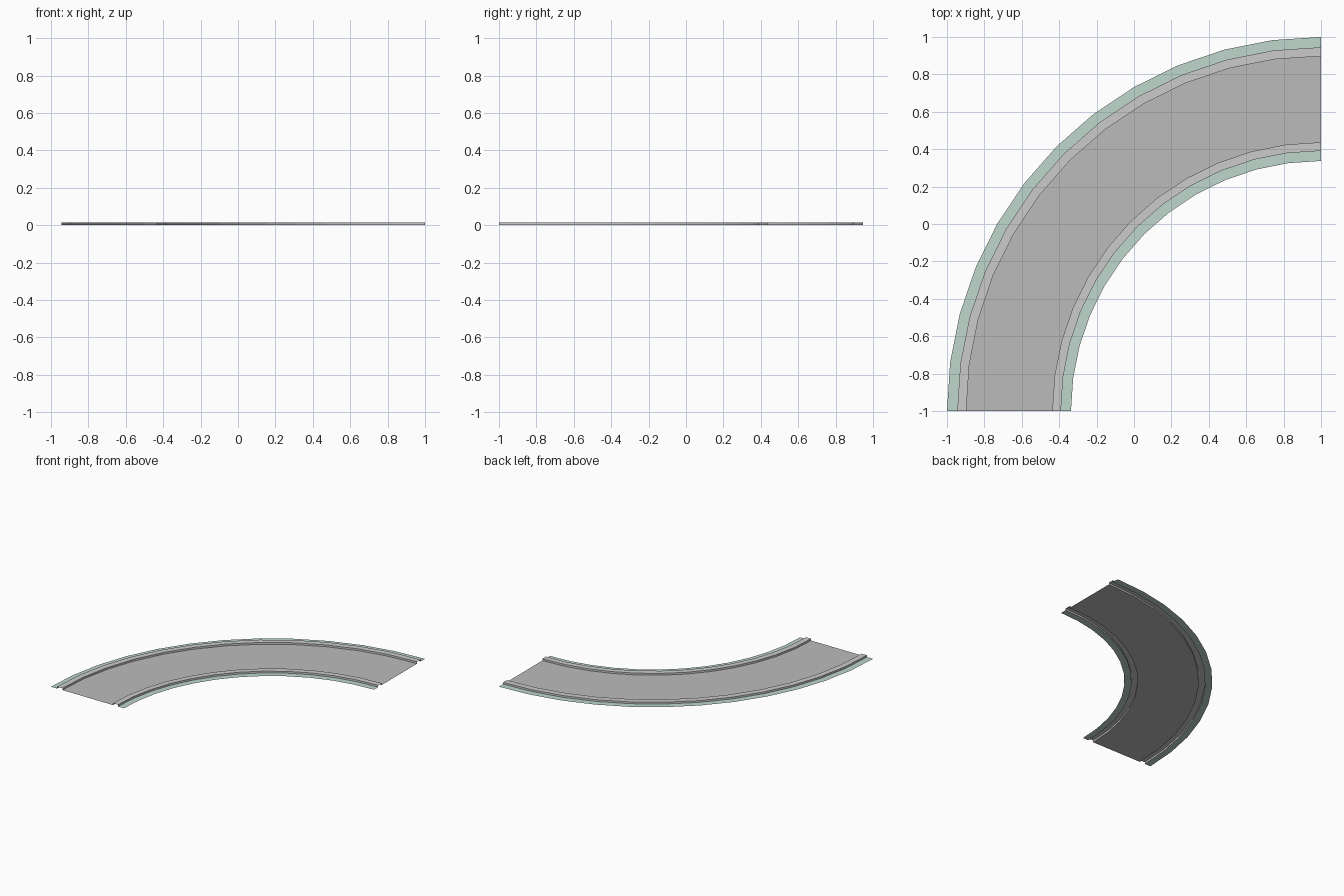
import bpy, bmesh
from math import sin, cos, pi

if "Cube" in bpy.data.objects:
    bpy.data.objects.remove(bpy.data.objects["Cube"])

SEGMENTS = 12          # steps round the quarter turn
CENTRE = (1.0, -1.0)   # centre of the bend
CURB_H = 0.015


def material(name, rgb):
    m = bpy.data.materials.new(name)
    m.diffuse_color = (*rgb, 1)
    m.use_nodes = True
    m.node_tree.nodes["Principled BSDF"].inputs["Base Color"].default_value = m.diffuse_color
    return m


def sweep(name, profile, mat):
    """Sweep an open (radius, z) profile round the quarter turn."""
    bm = bmesh.new()
    rows = []
    for i in range(SEGMENTS + 1):
        a = pi / 2 + i * pi / 2 / SEGMENTS
        rows.append([bm.verts.new((CENTRE[0] + r * cos(a), CENTRE[1] + r * sin(a), z))
                     for r, z in profile])
    for a, b in zip(rows, rows[1:]):
        for j in range(len(profile) - 1):
            bm.faces.new((a[j], a[j + 1], b[j + 1], b[j]))
    me = bpy.data.meshes.new(name)
    bm.to_mesh(me)
    bm.free()
    me.materials.append(mat)
    ob = bpy.data.objects.new(name, me)
    bpy.context.collection.objects.link(ob)
    return ob


asphalt = material("asphalt", (0.5, 0.5, 0.5))
concrete = material("concrete", (0.7, 0.7, 0.7))
grass = material("grass", (0.52, 0.68, 0.61))

# Carriageway
sweep("road", [(1.437, 0), (1.897, 0)], asphalt)

# Raised curbs and flat grass strips on both sides of the road
for side, road_edge, back, verge in (("outer", 1.897, 1.945, 2.0),
                                     ("inner", 1.437, 1.391, 1.337)):
    curb = [(road_edge, 0), (road_edge, CURB_H), (back, CURB_H), (back, 0)]
    strip = [(back, 0), (verge, 0)]
    if side == "inner":   # keep normals facing up
        curb.reverse()
        strip.reverse()
    sweep(side + "_curb", curb, concrete)
    sweep(side + "_verge", strip, grass)
